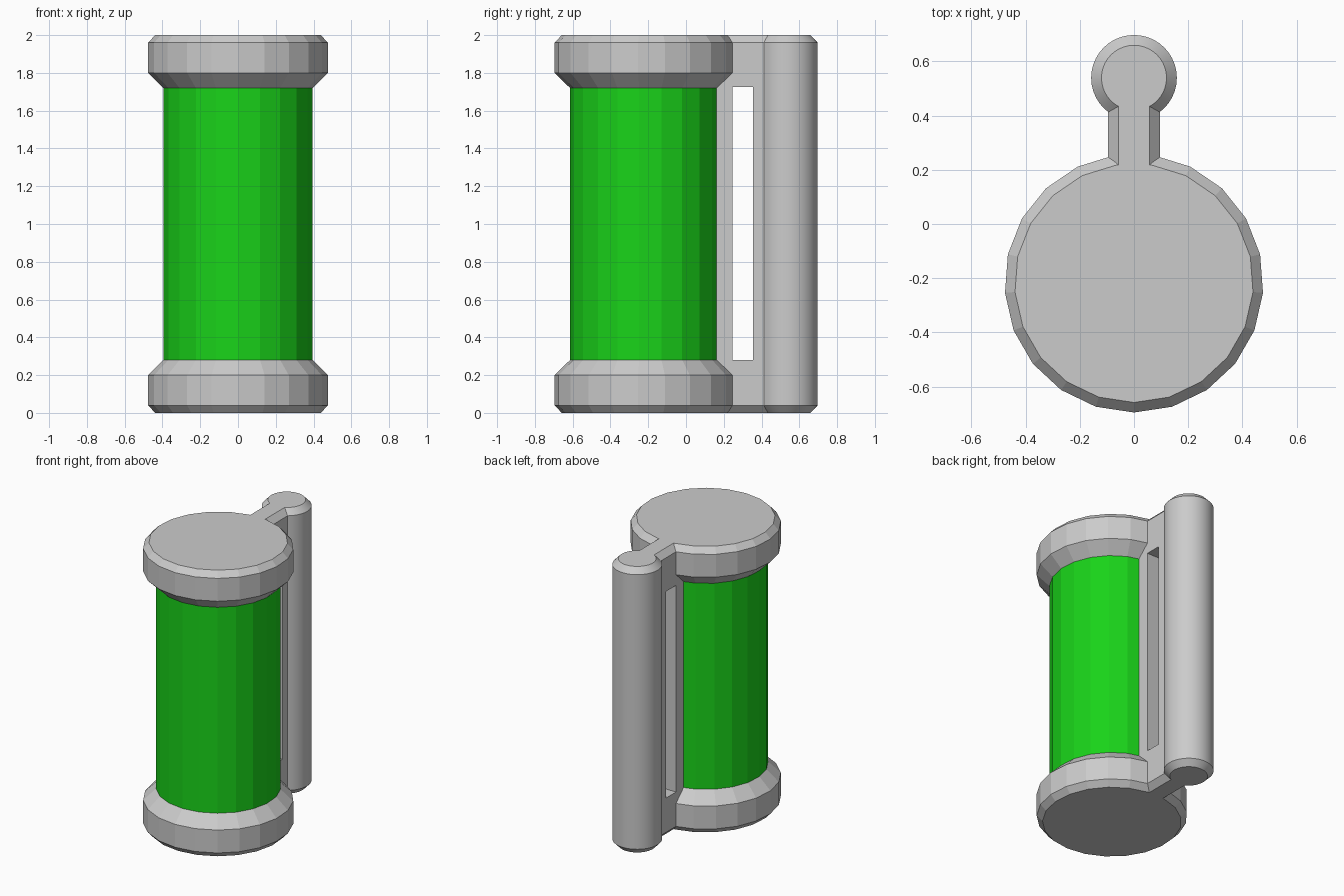
import bpy, bmesh, math

if "Cube" in bpy.data.objects:
    bpy.data.objects.remove(bpy.data.objects["Cube"])

CANISTER_Y, ROD_Y = -0.218, 0.539


def add_mesh(name, bm):
    bmesh.ops.recalc_face_normals(bm, faces=bm.faces[:])
    me = bpy.data.meshes.new(name)
    bm.to_mesh(me)
    bm.free()
    ob = bpy.data.objects.new(name, me)
    bpy.context.collection.objects.link(ob)
    return ob


def loft(name, rings, capped=True):
    """Bridge equal-length rings of 3D points."""
    bm = bmesh.new()
    loops = [[bm.verts.new(p) for p in ring] for ring in rings]
    n = len(loops[0])
    for a, b in zip(loops, loops[1:]):
        for i in range(n):
            j = (i + 1) % n
            bm.faces.new((a[i], a[j], b[j], b[i]))
    if capped:
        bm.faces.new(loops[0])
        bm.faces.new(loops[-1])
    return add_mesh(name, bm)


def lathe(name, profile, y, sides, capped=True):
    """Turn (radius, z) pairs about a vertical axis, one corner facing front."""
    def ring(r, z):
        angles = [-math.pi / 2 + math.tau * i / sides for i in range(sides)]
        return [(r * math.cos(a), y + r * math.sin(a), z) for a in angles]
    return loft(name, [ring(r, z) for r, z in profile], capped)


def prism_y(name, outline, y0, y1):
    return loft(name, [[(x, y, z) for x, z in outline] for y in (y0, y1)])


# Solid parts of the grey frame
cap_profile = [(0.44, 0), (0.477, 0.04), (0.477, 0.20), (0.396, 0.28)]
bottom_cap = lathe("bottom_cap", cap_profile, CANISTER_Y, 21)
top_cap = lathe("top_cap", [(r, 2 - z) for r, z in cap_profile], CANISTER_Y, 21)
rod = lathe("rod", [(0.12, 0), (0.158, 0.04), (0.158, 1.96), (0.12, 2)], ROD_Y, 40)

# Chamfered web between canister and rod, with its long slot
w, c = 0.095, 0.057
web = prism_y("frame", [(-c, 0), (c, 0), (w, 0.04), (w, 1.96),
                        (c, 2), (-c, 2), (-w, 1.96), (-w, 0.04)], 0.15, 0.5)
slot = prism_y("slot_cutter", [(-0.3, 0.28), (0.3, 0.28),
                               (0.3, 1.725), (-0.3, 1.725)], 0.245, 0.355)

# Cut the slot, then fuse everything into one frame
tools = [(slot, 'DIFFERENCE'), (bottom_cap, 'UNION'), (top_cap, 'UNION'), (rod, 'UNION')]
for tool, op in tools:
    tool.hide_render = True
    mod = web.modifiers.new(tool.name, 'BOOLEAN')
    mod.operation, mod.solver, mod.object = op, 'EXACT', tool
bpy.context.view_layer.update()
deps = bpy.context.evaluated_depsgraph_get()
fused = bpy.data.meshes.new_from_object(web.evaluated_get(deps))
web.modifiers.clear()
web.data = fused
for tool, _ in tools:
    bpy.data.objects.remove(tool)

# Smooth only the fine-sided rod; the caps stay faceted
bpy.context.view_layer.objects.active = web
web.select_set(True)
bpy.ops.object.shade_smooth_by_angle(angle=math.radians(12))
web.select_set(False)

# Green canister wall
canister = lathe("canister", [(0.396, 0.28), (0.396, 1.722)], CANISTER_Y, 21, capped=False)
green = bpy.data.materials.new("green")
green.diffuse_color = (0.01, 0.65, 0.01, 1)
green.use_nodes = True
green.node_tree.nodes["Principled BSDF"].inputs["Base Color"].default_value = green.diffuse_color
canister.data.materials.append(green)
